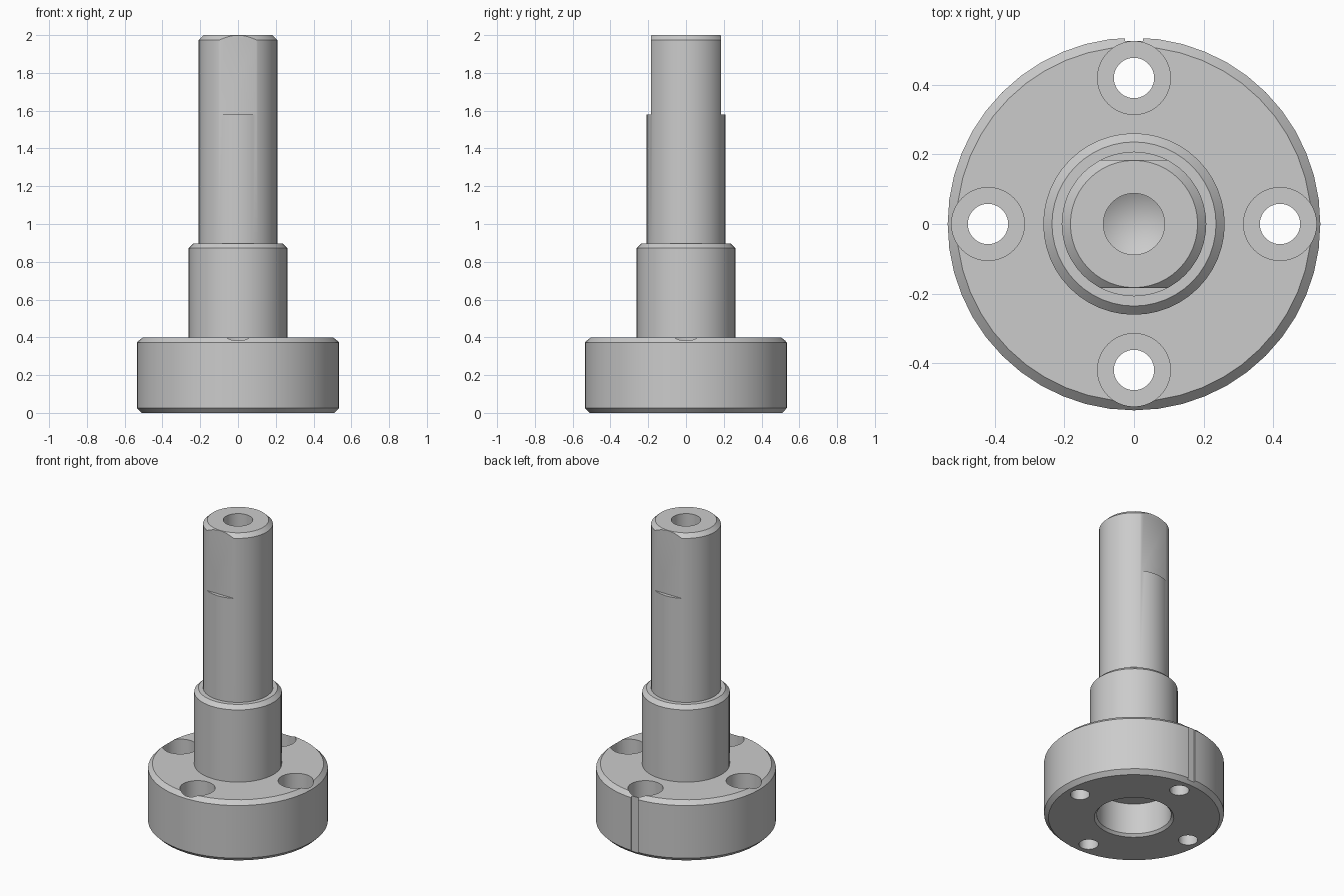
import bpy, bmesh
from math import cos, sin, pi

if "Cube" in bpy.data.objects:
    bpy.data.objects.remove(bpy.data.objects["Cube"])

SIDES = 48


def link_mesh(name, bm):
    bmesh.ops.recalc_face_normals(bm, faces=bm.faces)
    mesh = bpy.data.meshes.new(name)
    bm.to_mesh(mesh)
    bm.free()
    obj = bpy.data.objects.new(name, mesh)
    bpy.context.collection.objects.link(obj)
    return obj


def lathe(name, profile, sides=SIDES, centre=(0, 0)):
    """Revolve (radius, z) points, starting and ending on the axis."""
    bm = bmesh.new()
    verts = [bm.verts.new((r, 0, z)) for r, z in profile]
    edges = [bm.edges.new(pair) for pair in zip(verts, verts[1:])]
    bmesh.ops.spin(bm, geom=verts + edges, cent=(0, 0, 0), axis=(0, 0, 1),
                   angle=2 * pi, steps=sides, use_merge=True)
    bmesh.ops.remove_doubles(bm, verts=bm.verts, dist=1e-5)
    bmesh.ops.translate(bm, verts=bm.verts, vec=(*centre, 0))
    return link_mesh(name, bm)


def block(name, size, centre):
    bm = bmesh.new()
    bmesh.ops.create_cube(bm, size=1)
    bmesh.ops.scale(bm, verts=bm.verts, vec=size)
    bmesh.ops.translate(bm, verts=bm.verts, vec=centre)
    return link_mesh(name, bm)


# Flange, hub and shaft with the bottom bore and the drilled top
flanged_shaft = lathe("flanged_shaft", [
    (0, 0.22), (0.222, 0.22), (0.222, 0.016), (0.237, 0),
    (0.51, 0), (0.536, 0.026), (0.536, 0.372), (0.51, 0.398),
    (0.261, 0.398), (0.261, 0.872), (0.236, 0.897), (0.208, 0.897),
    (0.208, 1.975), (0.183, 2.0), (0.088, 2.0), (0.088, 1.6), (0, 1.55)])

cutters = []

# Four counterbored bolt holes
for i in range(4):
    centre = (0.42 * cos(i * pi / 2), 0.42 * sin(i * pi / 2))
    cutters.append(lathe(f"bolt_hole_cutter_{i}", [
        (0, -0.1), (0.058, -0.1), (0.058, 0.26), (0.105, 0.26),
        (0.105, 0.5), (0, 0.5)], 40, centre))

# Flats on both sides of the shaft end
for side in (-1, 1):
    cutters.append(block("flat_cutter", (0.6, 0.2, 0.6),
                         (0, side * 0.284, 1.88)))

# Alignment notch in the back of the flange rim
cutters.append(block("notch_cutter", (0.052, 0.1, 0.6), (0, 0.577, 0.2)))

bpy.context.view_layer.objects.active = flanged_shaft
flanged_shaft.select_set(True)
for cutter in cutters:
    cutter.hide_render = True
    mod = flanged_shaft.modifiers.new("cut", 'BOOLEAN')
    mod.operation = 'DIFFERENCE'
    mod.solver = 'EXACT'
    mod.object = cutter
    bpy.ops.object.modifier_apply(modifier=mod.name)
    bpy.data.objects.remove(cutter)

bpy.ops.object.shade_smooth_by_angle(angle=pi / 6)
